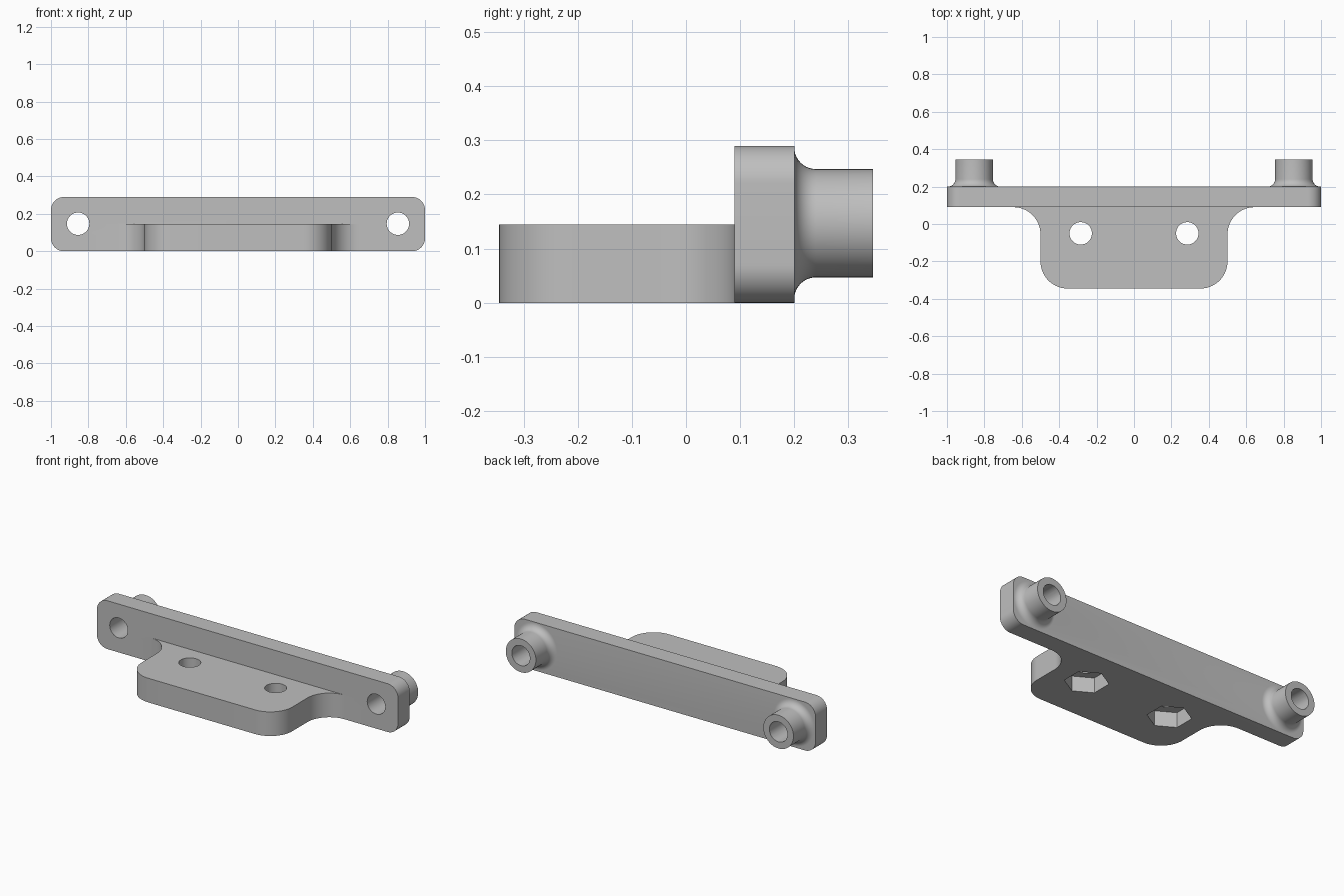
import bpy, bmesh
from math import cos, sin, radians, pi
from mathutils import Matrix, Vector

if "Cube" in bpy.data.objects:
    bpy.data.objects.remove(bpy.data.objects["Cube"], do_unlink=True)

GREY = (0.52, 0.52, 0.52, 1)
grey = bpy.data.materials.new("plain_grey")
grey.use_nodes = True
grey.diffuse_color = GREY
grey.node_tree.nodes["Principled BSDF"].inputs["Base Color"].default_value = GREY

MID_Z = 0.147        # height of the boss axis
BOSS_X = 0.855
HOLE_X, HOLE_Y = 0.285, -0.05
BORE = 0.06


def arc(cx, cy, r, start, end, n=14):
    angles = [radians(start + (end - start) * i / n) for i in range(n + 1)]
    return [(cx + r * cos(a), cy + r * sin(a)) for a in angles]


def finish(name, bm):
    bmesh.ops.recalc_face_normals(bm, faces=bm.faces)
    mesh = bpy.data.meshes.new(name)
    bm.to_mesh(mesh)
    bm.free()
    mesh.materials.append(grey)
    obj = bpy.data.objects.new(name, mesh)
    bpy.context.collection.objects.link(obj)
    return obj


def prism(name, outline, axis, low, high):
    """Extrude an outline along y or z."""
    def place(u, v, w):
        return (u, v, w) if axis == "z" else (u, w, v)
    bm = bmesh.new()
    face = bm.faces.new([bm.verts.new(place(u, v, low)) for u, v in outline])
    made = bmesh.ops.extrude_face_region(bm, geom=[face])["geom"]
    verts = [g for g in made if isinstance(g, bmesh.types.BMVert)]
    bmesh.ops.translate(bm, verts=verts, vec=Vector(place(0, 0, high - low)))
    return finish(name, bm)


def lathe(name, profile, x, z, steps=48):
    """Spin a (radius, y) profile around an axis parallel to y."""
    bm = bmesh.new()
    verts = [bm.verts.new((r, y, 0)) for r, y in profile]
    edges = [bm.edges.new(pair) for pair in zip(verts, verts[1:])]
    bmesh.ops.spin(bm, geom=verts + edges, cent=(0, 0, 0), axis=(0, 1, 0),
                   angle=2 * pi, steps=steps)
    bmesh.ops.remove_doubles(bm, verts=bm.verts, dist=0.0001)
    bmesh.ops.transform(bm, verts=bm.verts, matrix=Matrix.Translation((x, 0, z)))
    return finish(name, bm)


def combine(target, tool, operation):
    mod = target.modifiers.new("combine", "BOOLEAN")
    mod.operation = operation
    mod.solver = "EXACT"
    mod.object = tool
    tool.hide_render = True
    bpy.context.view_layer.objects.active = target
    bpy.ops.object.modifier_apply(modifier=mod.name)
    bpy.data.objects.remove(tool, do_unlink=True)


# Long upright plate with rounded ends
R, H = 0.07, 0.29
plate = (arc(1 - R, R, R, -90, 0) + arc(1 - R, H - R, R, 0, 90)
         + arc(R - 1, H - R, R, 90, 180) + arc(R - 1, R, R, 180, 270))
bracket = prism("mounting_bracket", plate, "y", 0.09, 0.20)

# Flat tab, rounded in front and flaring into the plate
F = 0.145
half = (arc(0.5 - F, F - 0.345, F, -90, 0)
        + arc(0.5 + F, 0.09 - F, F, 180, 90) + [(0.5 + F, 0.15)])
tab = half + [(-x, y) for x, y in reversed(half)]
combine(bracket, prism("tab", tab, "z", 0, 0.145), "UNION")

# Rear bosses with filleted feet
fillet = arc(0.14, 0.24, 0.04, 270, 180, 10)
boss = [(0, 0.15), (0.14, 0.15)] + fillet + [(0.1, 0.345), (0, 0.345)]
for side in (-1, 1):
    combine(bracket, lathe("boss", boss, side * BOSS_X, MID_Z), "UNION")

# Bores through the bosses, screw holes and hexagonal nut pockets in the tab
for side in (-1, 1):
    bore = arc(side * BOSS_X, MID_Z, BORE, 0, 360, 40)[:-1]
    combine(bracket, prism("bore_cutter", bore, "y", 0, 0.5), "DIFFERENCE")
    hole = arc(side * HOLE_X, HOLE_Y, BORE, 0, 360, 40)[:-1]
    combine(bracket, prism("hole_cutter", hole, "z", -0.1, 0.3), "DIFFERENCE")
    nut = arc(side * HOLE_X, HOLE_Y, 0.12, 30, 390, 6)[:-1]
    combine(bracket, prism("nut_cutter", nut, "z", -0.1, 0.09), "DIFFERENCE")

# Smooth the round walls, keep the rims sharp
bpy.ops.object.select_all(action="DESELECT")
bracket.select_set(True)
bpy.context.view_layer.objects.active = bracket
bpy.ops.object.shade_smooth_by_angle(angle=radians(30))
